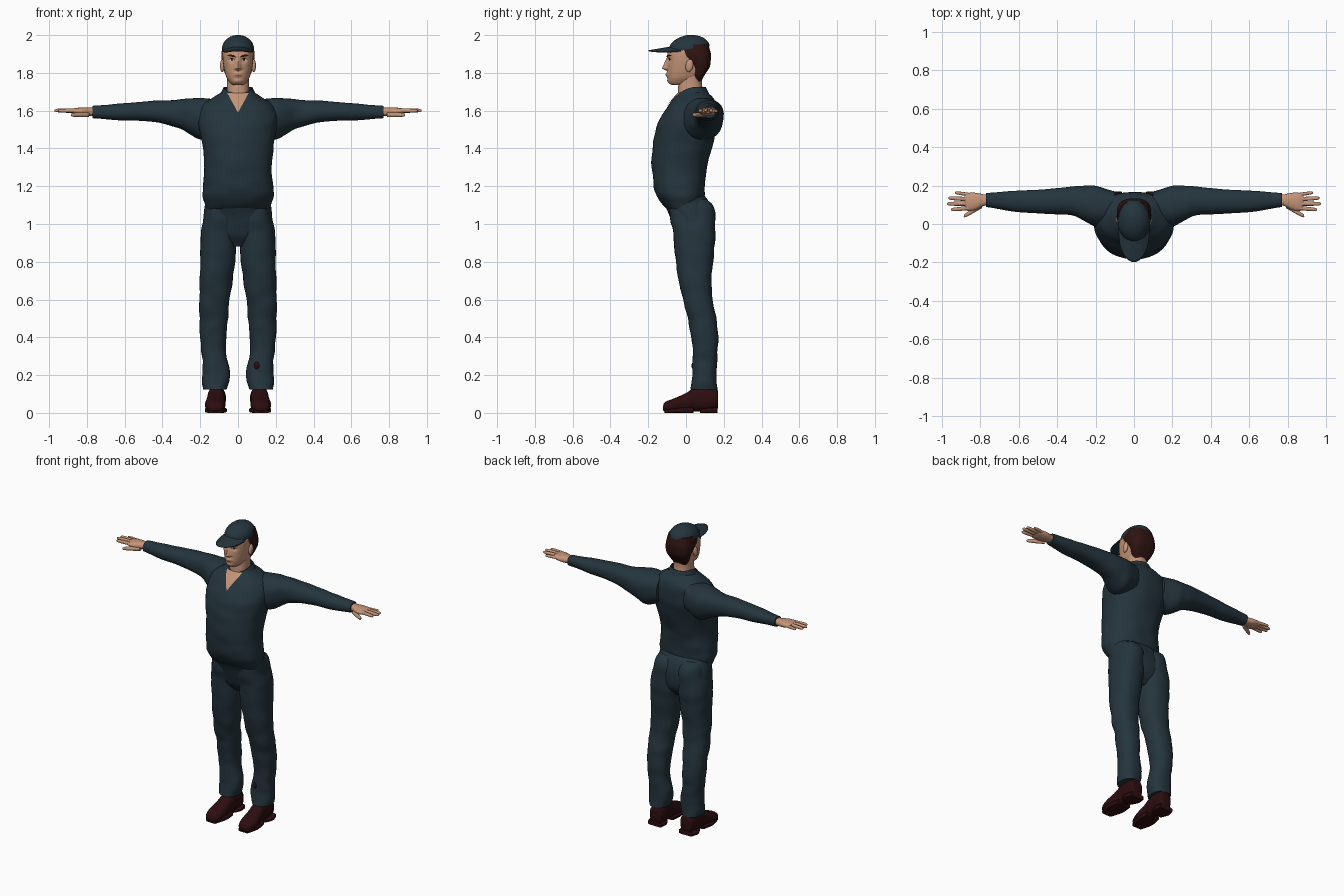
import bpy, bmesh, math
from mathutils import Vector, Matrix, noise
from mathutils.bvhtree import BVHTree

if "Cube" in bpy.data.objects:
    bpy.data.objects.remove(bpy.data.objects["Cube"], do_unlink=True)


def material(name, r, g, b):
    m = bpy.data.materials.new(name)
    m.use_nodes = True
    m.diffuse_color = (r, g, b, 1)
    bsdf = m.node_tree.nodes["Principled BSDF"]
    bsdf.inputs["Base Color"].default_value = (r, g, b, 1)
    bsdf.inputs["Roughness"].default_value = 0.8
    return m


NAVY = material("navy cloth", 0.018, 0.035, 0.047)
SKIN = material("skin", 0.56, 0.30, 0.19)
LIPS = material("lips", 0.40, 0.17, 0.11)
HAIR = material("dark brown hair", 0.028, 0.007, 0.006)
SHOE = material("oxblood leather", 0.026, 0.004, 0.005)
WHITE = material("eye white", 0.6, 0.55, 0.5)
DARK = material("dark iris", 0.01, 0.006, 0.005)


def finish(name, bm, mat, mirror=False, angle=50):
    """Turn a bmesh into a smooth-shaded object, optionally mirrored in x."""
    bmesh.ops.recalc_face_normals(bm, faces=bm.faces)
    me = bpy.data.meshes.new(name)
    bm.to_mesh(me)
    bm.free()
    me.materials.append(mat)
    ob = bpy.data.objects.new(name, me)
    bpy.context.collection.objects.link(ob)
    bpy.ops.object.select_all(action="DESELECT")
    ob.select_set(True)
    bpy.context.view_layer.objects.active = ob
    bpy.ops.object.shade_smooth_by_angle(angle=math.radians(angle))
    if mirror:
        ob.modifiers.new("Mirror", "MIRROR")
    return ob


def spline(rows, steps):
    """Catmull-Rom interpolation through rows of numbers."""
    out = []
    for i in range(len(rows) - 1):
        a, b, c, d = (rows[max(0, min(len(rows) - 1, i + k))] for k in (-1, 0, 1, 2))
        for s in range(steps):
            t = s / steps
            out.append([q + t / 2 * (r - p + t * (2 * p - 5 * q + 4 * r - s4 + t * (3 * (q - r) + s4 - p)))
                        for p, q, r, s4 in zip(a, b, c, d)])
    return out + [list(rows[-1])]


def skin_grid(bm, rows, closed):
    """Fill quads between rows of points."""
    vs = [[bm.verts.new(p) for p in row] for row in rows]
    n = len(vs[0])
    for r0, r1 in zip(vs, vs[1:]):
        for j in range(n if closed else n - 1):
            k = (j + 1) % n
            bm.faces.new((r0[j], r0[k], r1[k], r1[j]))
    return vs


def loft(name, axis, rings, mat, mirror=False, n=32, steps=5, power=2.3, wrinkle=0, sculpt=None):
    """Rings are (position, centre a, half a, low b, high b) across an axis."""
    order = {"z": (1, 2, 0), "x": (0, 1, 2), "y": (1, 0, 2)}[axis]
    rows = []
    for t, ca, ha, lo, hi in spline(rings, steps):
        row = []
        for j in range(n):
            w = 2 * math.pi * j / n
            c, s = math.cos(w), math.sin(w)
            e = 2 / power
            da = math.copysign(abs(c) ** e, c) * ha
            db = math.copysign(abs(s) ** e, s) * (hi - lo) / 2
            f = 1
            raw = (t, ca + da, (lo + hi) / 2 + db)
            p = Vector((raw[1], raw[2], t)) if axis == "z" else Vector([raw[k] for k in order])
            if wrinkle:
                f = wrinkle * noise.noise(Vector((p.x * 9, p.y * 9, p.z * 16)))
                out = Vector((da, db, 0)) if axis == "z" else Vector((0, da, db))
                p += out.normalized() * f
            row.append(sculpt(p) if sculpt else p)
        rows.append(row)
    bm = bmesh.new()
    vs = skin_grid(bm, rows, True)
    bm.faces.new(vs[0])
    bm.faces.new(vs[-1])
    return finish(name, bm, mat, mirror)


def ellipsoid(name, centre, size, mat, mirror=False, cut=None, tilt=0):
    bm = bmesh.new()
    bmesh.ops.create_uvsphere(bm, u_segments=40, v_segments=24, radius=1)
    if cut is not None:
        bmesh.ops.delete(bm, geom=[v for v in bm.verts if v.co.z < cut], context="VERTS")
    m = Matrix.Translation(centre) @ Matrix.Rotation(math.radians(tilt), 4, "X") @ Matrix.Diagonal((*size, 1))
    bmesh.ops.transform(bm, matrix=m, verts=bm.verts)
    return finish(name, bm, mat, mirror)


def plate(name, target, x0, x1, low, high, mat, lift, mirror=False):
    """Thin painted plate laid on the front of a target object."""
    me = target.data
    tree = BVHTree.FromPolygons([v.co for v in me.vertices], [p.vertices for p in me.polygons])
    rows = []
    for i in range(25):
        u = i / 24
        x = x0 + (x1 - x0) * u
        row = []
        for j in range(13):
            z = low(u) + (high(u) - low(u)) * j / 12
            hit = tree.ray_cast(Vector((x, -1, z)), Vector((0, 1, 0)))[0]
            row.append((x, (hit.y if hit else 0) - lift, z))
        rows.append(row)
    bm = bmesh.new()
    skin_grid(bm, rows, False)
    return finish(name, bm, mat, mirror)


# Shirt with bloused hem, and sleeves
shirt = loft("shirt", "z", [
    (1.08, 0, .165, -.10, .06), (1.11, 0, .178, -.13, .09), (1.15, 0, .190, -.155, .097),
    (1.2, 0, .185, -.17, .10), (1.3, 0, .178, -.18, .11), (1.4, 0, .187, -.175, .135),
    (1.5, 0, .203, -.16, .16), (1.57, 0, .205, -.13, .165), (1.63, 0, .185, -.09, .16),
    (1.67, 0, .13, -.06, .14), (1.7, 0, .08, -.035, .11)], NAVY, n=64, wrinkle=.006)
loft("sleeve", "x", [
    (.1, .085, .085, 1.48, 1.66), (.19, .092, .105, 1.45, 1.668), (.25, .105, .095, 1.475, 1.662),
    (.32, .122, .075, 1.51, 1.66), (.42, .12, .066, 1.535, 1.655), (.55, .118, .058, 1.545, 1.645),
    (.65, .12, .05, 1.55, 1.635), (.755, .125, .037, 1.557, 1.626), (.77, .125, .035, 1.56, 1.624)],
    NAVY, True, wrinkle=.006)

# Trousers
loft("trouser_seat", "z", [
    (.88, 0, .08, -.01, .09), (.93, 0, .15, -.05, .13), (.98, 0, .183, -.068, .145),
    (1.05, 0, .182, -.09, .145), (1.12, 0, .172, -.12, .12), (1.17, 0, .165, -.13, .075)],
    NAVY, n=48, wrinkle=.004)
loft("trouser_leg", "z", [
    (1.13, .085, .06, -.06, .11), (1.1, .088, .078, -.085, .143), (1.04, .092, .088, -.085, .157),
    (.95, .1, .095, -.068, .157), (.85, .107, .094, -.06, .147), (.7, .115, .086, -.04, .135),
    (.6, .123, .081, -.015, .14), (.5, .126, .077, .01, .16), (.4, .13, .07, .025, .17),
    (.3, .127, .065, .035, .165), (.22, .117, .071, .033, .163), (.17, .117, .071, .03, .165),
    (.125, .12, .062, .025, .17)], NAVY, True, wrinkle=.007)
ellipsoid("shin_patch", (.1, .045, .25), (.016, .016, .022), SHOE)

# Shoes with sole and heel
loft("shoe", "y", [
    (-.122, .122, .02, .015, .035), (-.11, .122, .04, .006, .058), (-.06, .121, .054, .004, .078),
    (0, .118, .05, .006, .105), (.05, .115, .047, .008, .135), (.12, .113, .049, .01, .14),
    (.16, .113, .043, .015, .13), (.17, .113, .03, .03, .11)], SHOE, True)
for part, y0, y1 in (("shoe_sole", -.115, .04), ("shoe_heel", .075, .168)):
    ym = (y0 + y1) / 2
    loft(part, "y", [(y0, .12, .036, 0, .022), (ym, .118, .058, 0, .026), (y1, .114, .05, 0, .03)],
         SHOE, True, power=5)

# Hands
loft("palm", "x", [
    (.74, .125, .027, 1.575, 1.615), (.78, .124, .03, 1.572, 1.616), (.82, .118, .044, 1.572, 1.617),
    (.86, .115, .047, 1.58, 1.614), (.88, .116, .04, 1.588, 1.608)], SKIN, True)
digits = {"little_finger": (.85, .152, .93, .163, 1.597, .009), "ring_finger": (.86, .129, .965, .135, 1.6, .0105),
          "middle_finger": (.86, .106, .972, .105, 1.601, .011), "index_finger": (.86, .083, .952, .074, 1.6, .0105),
          "thumb": (.79, .095, .885, .04, 1.578, .0125)}
for part, (xa, ya, xb, yb, z, r) in digits.items():
    loft(part, "x", [(xa + (xb - xa) * t, ya + (yb - ya) * t, r * k, z - r * k, z + r * k)
                     for t, k in ((0, 1), (.5, 1), (.85, .85), (.96, .6), (1, .15))], SKIN, True, n=14, steps=3)


# Head, with nose, sockets, lips and chin shaped into it
def gauss(d, width):
    return math.exp(-(d / width) ** 2)


def face(p):
    if p.y < -.02:
        x, z = p.x, p.z
        ramp = max(0, min(1, (1.885 - z) / .06)) if z > 1.823 else max(0, 1 - (1.823 - z) / .014)
        p.y -= .03 * ramp * gauss(x, .008 + .008 * ramp)
        p.y += .009 * gauss(abs(x) - .033, .016) * gauss(z - 1.868, .012)
        p.y -= .004 * gauss(z - 1.888, .008) * gauss(x, .05)
        p.y -= .010 * gauss(x, .022) * gauss(z - 1.79, .012)
        p.y -= .006 * gauss(x, .025) * gauss(z - 1.757, .012)
    return p


head = loft("head", "z", [
    (1.735, 0, .025, -.07, -.01), (1.745, 0, .04, -.088, .03), (1.77, 0, .058, -.096, .07),
    (1.8, 0, .069, -.098, .1), (1.84, 0, .077, -.098, .11), (1.88, 0, .081, -.098, .115),
    (1.92, 0, .08, -.093, .115), (1.96, 0, .06, -.06, .09)], SKIN, n=128, steps=10, sculpt=face)
loft("neck", "z", [
    (1.6, 0, .07, -.05, .1), (1.67, 0, .062, -.045, .095), (1.74, 0, .058, -.04, .085),
    (1.8, 0, .06, -.03, .09)], SKIN)
ellipsoid("ear", (.083, .018, 1.838), (.012, .02, .034), SKIN, True, tilt=-10)
loft("hair", "z", [
    (1.755, 0, .045, .04, .08), (1.79, 0, .066, .035, .1), (1.83, 0, .08, .03, .125),
    (1.865, 0, .087, -.005, .131), (1.9, 0, .088, -.045, .132), (1.95, 0, .08, -.06, .118)],
    HAIR, n=48, power=2.7)


# Painted face details
def arc(u):
    return math.sin(math.pi * u)


plate("eye", head, .018, .047, lambda u: 1.868 - .005 * arc(u), lambda u: 1.868 + .007 * arc(u), WHITE, .001, True)
plate("iris", head, .026, .038, lambda u: 1.869 - .006 * arc(u), lambda u: 1.869 + .006 * arc(u), DARK, .002, True)
plate("upper_lid", head, .016, .05, lambda u: 1.868 + .006 * arc(u), lambda u: 1.869 + .009 * arc(u), DARK, .002, True)
plate("eyebrow", head, .012, .056, lambda u: 1.882 + .008 * u, lambda u: 1.889 + .008 * arc(u * .8), HAIR, .002, True)
plate("mouth", head, -.025, .025, lambda u: 1.789 - .007 * arc(u), lambda u: 1.789 + .005 * arc(u), LIPS, .001)

# Open neckline and folded collar
plate("open_neckline", shirt, -.055, .055, lambda u: 1.59 + .2 * abs(u - .5), lambda u: 1.693, SKIN, .005)
rows = []
for i in range(41):
    w = math.radians(-152 + 304 * i / 40)
    front = max(0, (abs(w) - 1.4) / 1.25) ** 1.5
    sx, cy = math.sin(w), math.cos(w)
    section = ((.062, 1.65 - .02 * front), (.068, 1.722 - .035 * front), (.075, 1.725 - .037 * front),
               (.092 + .004 * front, 1.69 - .045 * front), (.104 + .016 * front, 1.66 - .045 * front))
    rows.append([(r * sx * 1.02, .03 + r * cy, z) for r, z in section])
bm = bmesh.new()
skin_grid(bm, rows, False)
collar = finish("collar", bm, NAVY)
collar.modifiers.new("Thickness", "SOLIDIFY").thickness = .006

# Cap crown and curved brim
ellipsoid("cap_crown", (0, .017, 1.926), (.085, .11, .074), NAVY, cut=-.1, tilt=8)
rows = []
for i in range(33):
    u = -1 + i / 16
    bow = math.sqrt(max(0, 1 - u * u))
    row = []
    for j in range(9):
        v = j / 8
        y = (-.015 - .05 * bow) * (1 - v) + (-.045 - .153 * bow) * v
        row.append((.08 * u, y, 1.942 - .022 * v * bow - .024 * u * u))
    rows.append(row)
bm = bmesh.new()
skin_grid(bm, rows, False)
brim = finish("cap_brim", bm, NAVY)
brim.modifiers.new("Thickness", "SOLIDIFY").thickness = .006
ellipsoid("cap_button", (0, .008, 1.997), (.007, .007, .004), NAVY)
